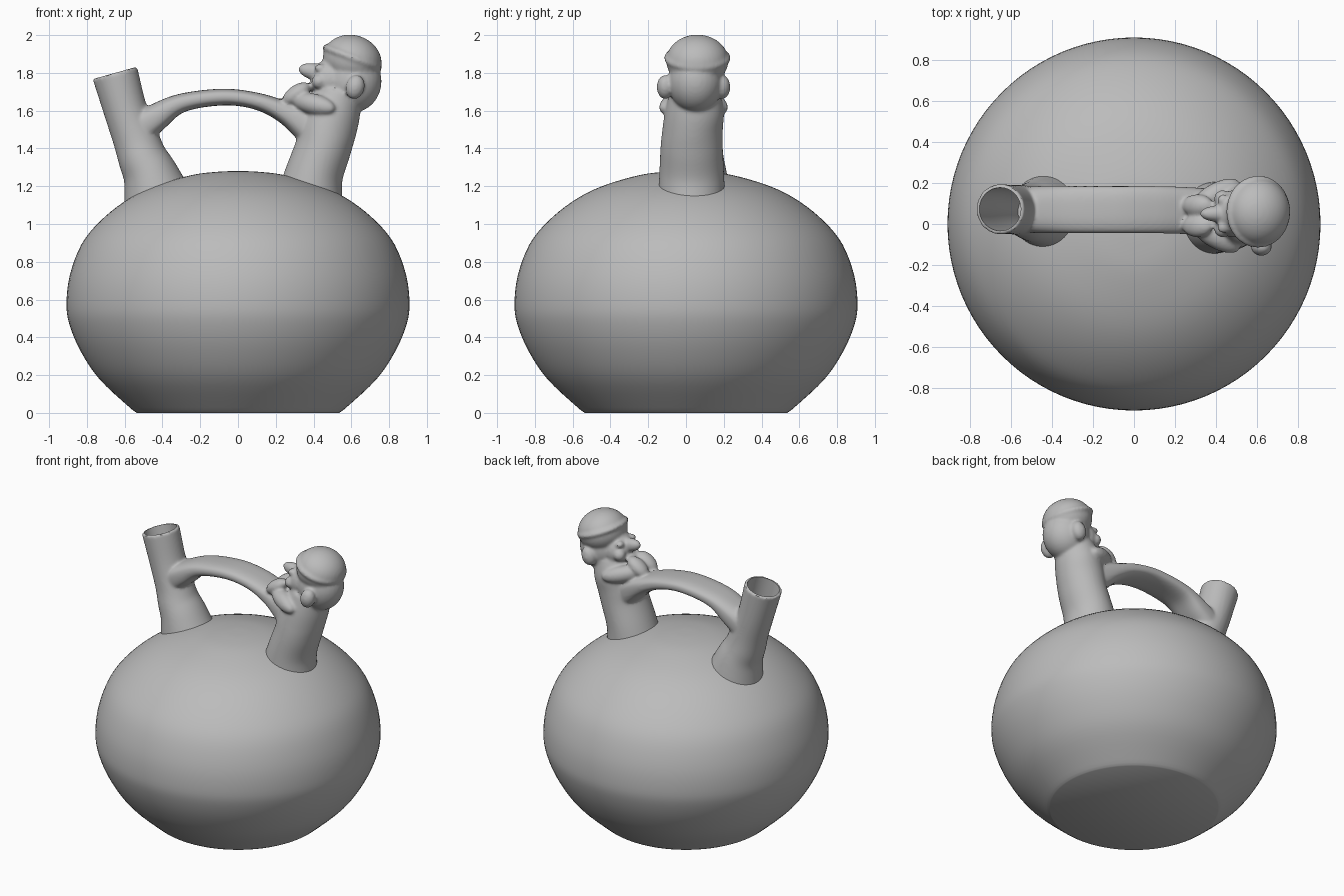
import bpy, bmesh, math
from mathutils import Vector, Matrix

cube = bpy.data.objects.get("Cube")
if cube:
    bpy.data.objects.remove(cube)

clay = bpy.data.materials.new("grey clay")
clay.use_nodes = True
clay.diffuse_color = (0.5, 0.5, 0.5, 1)
clay.node_tree.nodes["Principled BSDF"].inputs["Base Color"].default_value = (0.5, 0.5, 0.5, 1)


def spline(points, steps):
    """Catmull-Rom interpolation of station vectors."""
    pts = [Vector(p) for p in points]
    pts = [2 * pts[0] - pts[1]] + pts + [2 * pts[-1] - pts[-2]]
    out = []
    for a, b, c, d in zip(pts, pts[1:], pts[2:], pts[3:]):
        for i in range(steps):
            t = i / steps
            out.append(0.5 * (2 * b + (c - a) * t + (2 * a - 5 * b + 4 * c - d) * t * t
                              + (3 * b - a - 3 * c + d) * t ** 3))
    return out + [pts[-2]]


def sweep(bm, stations, sides=48, steps=6, square=1.0):
    """Tube through stations (x, z, in-plane radius, y radius, y)."""
    st = spline(stations, steps)
    centres = [Vector((s[0], s[4], s[1])) for s in st]
    rings = []
    for i, s in enumerate(st):
        tangent = centres[min(i + 1, len(st) - 1)] - centres[max(i - 1, 0)]
        normal = Vector((0, 1, 0)).cross(tangent).normalized()
        ring = []
        for k in range(sides):
            a = math.tau * k / sides
            c, d = (math.copysign(abs(f) ** square, f) for f in (math.cos(a), math.sin(a)))
            ring.append(bm.verts.new(centres[i] + normal * s[2] * c + Vector((0, s[3] * d, 0))))
        rings.append(ring)
    for lo, hi in zip(rings, rings[1:]):
        for k in range(sides):
            j = (k + 1) % sides
            bm.faces.new((lo[k], lo[j], hi[j], hi[k]))
    bm.faces.new(rings[0][::-1])
    bm.faces.new(rings[-1])


def blob(bm, centre, radii, tilt=0, turn=0):
    """Ellipsoid tilted about y, then turned about z."""
    m = (Matrix.Translation(centre) @ Matrix.Rotation(math.radians(turn), 4, 'Z')
         @ Matrix.Rotation(math.radians(tilt), 4, 'Y') @ Matrix.Diagonal((*radii, 1)))
    bmesh.ops.create_uvsphere(bm, u_segments=32, v_segments=20, radius=1, matrix=m)


def finish(name, bm):
    bmesh.ops.recalc_face_normals(bm, faces=bm.faces)
    mesh = bpy.data.meshes.new(name)
    bm.to_mesh(mesh)
    bm.free()
    mesh.materials.append(clay)
    obj = bpy.data.objects.new(name, mesh)
    bpy.context.collection.objects.link(obj)
    return obj


def activate(obj):
    bpy.ops.object.select_all(action='DESELECT')
    obj.select_set(True)
    bpy.context.view_layer.objects.active = obj


# Rounded vessel with a flat base
profile = [(0.535, 0), (0.575, 0.03), (0.735, 0.18), (0.835, 0.33), (0.893, 0.47),
           (0.908, 0.58), (0.89, 0.73), (0.83, 0.89), (0.735, 1.01), (0.6, 1.12),
           (0.45, 1.198), (0.25, 1.258), (0.1, 1.277), (0.002, 1.28)]
bm = bmesh.new()
sweep(bm, [(0, z, r, r, 0) for r, z in profile], sides=96, steps=4)
body = finish("vessel_body", bm)

bm = bmesh.new()
# Spout
sweep(bm, [(-0.41, 1.08, 0.2, 0.19, 0.06), (-0.46, 1.25, 0.15, 0.16, 0.06),
           (-0.505, 1.35, 0.13, 0.14, 0.06), (-0.54, 1.45, 0.122, 0.125, 0.065),
           (-0.595, 1.6, 0.115, 0.12, 0.07), (-0.652, 1.8, 0.122, 0.122, 0.072)])
# Bridge handle
sweep(bm, [(-0.54, 1.49, 0.09, 0.11, 0.07), (-0.44, 1.56, 0.075, 0.115, 0.07),
           (-0.3, 1.64, 0.05, 0.115, 0.07), (-0.08, 1.672, 0.044, 0.115, 0.07),
           (0.1, 1.65, 0.045, 0.115, 0.07), (0.25, 1.59, 0.06, 0.115, 0.065),
           (0.4, 1.5, 0.1, 0.12, 0.05)], square=0.75)
# Neck under the head
sweep(bm, [(0.37, 1.08, 0.19, 0.18, 0.03), (0.4, 1.25, 0.155, 0.172, 0.03),
           (0.45, 1.4, 0.148, 0.165, 0.03), (0.475, 1.5, 0.152, 0.16, 0.035),
           (0.505, 1.6, 0.145, 0.155, 0.045), (0.54, 1.7, 0.12, 0.13, 0.045)])
# Skull, face, nose and chin
blob(bm, (0.605, 0.05, 1.755), (0.155, 0.145, 0.165))
blob(bm, (0.49, 0.05, 1.76), (0.1, 0.115, 0.115))
blob(bm, (0.41, 0.05, 1.805), (0.092, 0.04, 0.045), 12)
blob(bm, (0.41, 0.05, 1.725), (0.055, 0.07, 0.022), 10)
blob(bm, (0.42, 0.05, 1.665), (0.065, 0.07, 0.03), 10)
# Ears, eyes, cheeks and raised hands
for side in (-1, 1):
    blob(bm, (0.62, 0.04 + side * 0.15, 1.725), (0.05, 0.045, 0.065), 15)
    blob(bm, (0.435, 0.05 + side * 0.065, 1.825), (0.03, 0.03, 0.022))
    blob(bm, (0.43, 0.05 + side * 0.075, 1.755), (0.04, 0.04, 0.04))
    blob(bm, (0.4, 0.04 + side * 0.105, 1.635), (0.13, 0.055, 0.055), 12, side * 28)
    blob(bm, (0.31, 0.04 + side * 0.05, 1.69), (0.085, 0.055, 0.045), -35)
# Tilted cap with a brim
blob(bm, (0.605, 0.06, 1.865), (0.158, 0.165, 0.135), 18)
brim_frame = Matrix.Translation((0.605, 0.06, 1.88)) @ Matrix.Rotation(math.radians(21), 4, 'Y')
for k in range(40):
    a = math.tau * k / 40
    p = brim_frame @ Vector((0.148 * math.cos(a), 0.158 * math.sin(a), 0))
    bmesh.ops.create_icosphere(bm, subdivisions=2, radius=0.02, matrix=Matrix.Translation(p))
fittings = finish("spout_bridge_and_head", bm)

# Bore of the spout
bm = bmesh.new()
sweep(bm, [(-0.48, 1.28, 0.09, 0.09, 0.06), (-0.54, 1.45, 0.1, 0.1, 0.065),
           (-0.595, 1.6, 0.1, 0.104, 0.07), (-0.652, 1.8, 0.105, 0.105, 0.072),
           (-0.68, 1.9, 0.105, 0.105, 0.072)])
bore = finish("spout_bore_cutter", bm)
bore.hide_render = True

# Blend the modelled clay together, then hollow the spout
remesh = fittings.modifiers.new("blend", 'REMESH')
remesh.mode = 'VOXEL'
remesh.voxel_size = 0.009
soften = fittings.modifiers.new("soften", 'SMOOTH')
soften.factor = 0.5
soften.iterations = 8
hollow = fittings.modifiers.new("hollow", 'BOOLEAN')
hollow.operation = 'DIFFERENCE'
hollow.solver = 'EXACT'
hollow.object = bore
activate(fittings)
for name in ("blend", "soften", "hollow"):
    bpy.ops.object.modifier_apply(modifier=name)
bpy.data.objects.remove(bore)

for obj in (body, fittings):
    activate(obj)
    bpy.ops.object.shade_smooth_by_angle(angle=math.radians(40))
